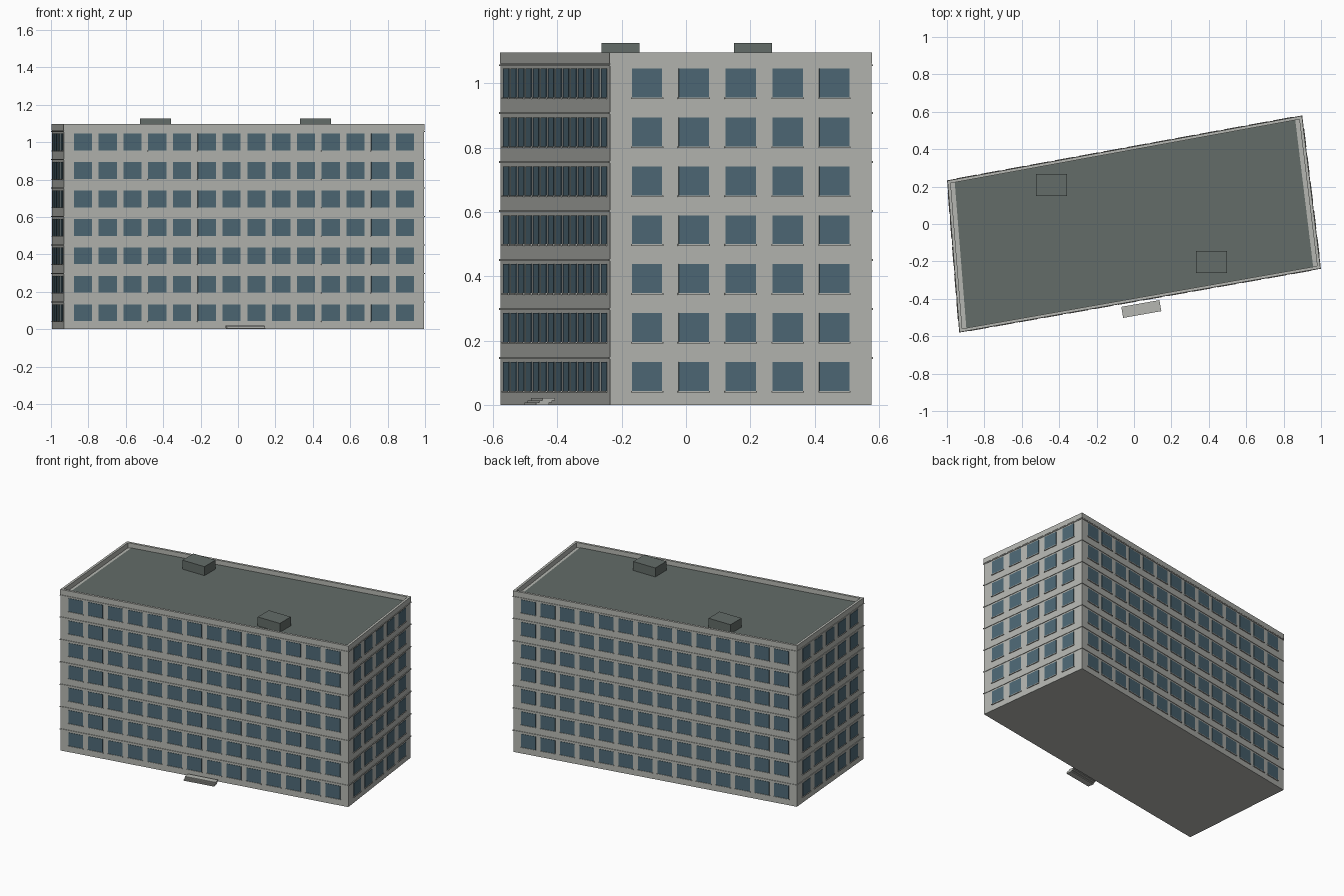
import bpy, bmesh
from math import atan2
from mathutils import Vector, Matrix

if "Cube" in bpy.data.objects:
    bpy.data.objects.remove(bpy.data.objects["Cube"], do_unlink=True)


def material(name, rgb):
    m = bpy.data.materials.new(name)
    m.use_nodes = True
    m.diffuse_color = (*rgb, 1)
    m.node_tree.nodes["Principled BSDF"].inputs["Base Color"].default_value = (*rgb, 1)
    return m


CONCRETE = material("pale_concrete", (0.46, 0.47, 0.44))
ROOFING = material("dark_roofing", (0.125, 0.15, 0.138))
GLASS = material("blue_glass", (0.075, 0.14, 0.18))

# Footprint, counter-clockwise: sides run front, right, back, left
CORNERS = [Vector(p) for p in ((-0.931, -0.576), (0.995, -0.236), (0.896, 0.576), (-0.995, 0.23))]
SIDES = ["front", "right", "back", "left"]
FLOORS = 7
FLOOR_H = 0.1522
ROOF_Z = 1.062


def side(i):
    a, b = CORNERS[i], CORNERS[(i + 1) % 4]
    u = (b - a).normalized()
    return a, u, Vector((u.y, -u.x)), (b - a).length


def outline(long_off, short_off=None):
    """Footprint with each side moved outward."""
    if short_off is None:
        short_off = long_off
    offs = [long_off, short_off] * 2
    pts = []
    for i, c in enumerate(CORNERS):
        n0, n1 = side(i - 1 if i else 3)[2], side(i)[2]
        d0, d1 = offs[i - 1], offs[i]
        det = n0.x * n1.y - n0.y * n1.x
        pts.append(c + Vector((d0 * n1.y - d1 * n0.y, n0.x * d1 - n1.x * d0)) / det)
    return pts


def finish(name, bm, mat):
    bmesh.ops.recalc_face_normals(bm, faces=bm.faces)
    me = bpy.data.meshes.new(name)
    bm.to_mesh(me)
    bm.free()
    me.materials.append(mat)
    ob = bpy.data.objects.new(name, me)
    bpy.context.collection.objects.link(ob)
    return ob


def add_prism(bm, pts, z0, z1):
    face = bm.faces.new([bm.verts.new((p.x, p.y, z0)) for p in pts])
    top = bmesh.ops.extrude_face_region(bm, geom=[face], use_keep_orig=True)
    verts = [g for g in top["geom"] if isinstance(g, bmesh.types.BMVert)]
    bmesh.ops.translate(bm, verts=verts, vec=(0, 0, z1 - z0))


def add_box(bm, centre, size, angle=0):
    m = Matrix.Translation(centre) @ Matrix.Rotation(angle, 4, "Z") @ Matrix.Diagonal((*size, 1))
    bmesh.ops.create_cube(bm, size=1, matrix=m)


# Main block
bm = bmesh.new()
add_prism(bm, outline(0), 0, ROOF_Z)
finish("building_block", bm, CONCRETE)

# Thin ledges between floors
bm = bmesh.new()
for f in range(1, FLOORS):
    z = f * FLOOR_H - 0.006
    add_prism(bm, outline(0.004), z - 0.003, z + 0.003)
add_prism(bm, outline(0.004), ROOF_Z - 0.008, ROOF_Z - 0.003)
finish("floor_ledges", bm, CONCRETE)

# Parapet ring
bm = bmesh.new()
loops = []
for off, z in ((0.002, ROOF_Z), (0.002, 1.096), (-0.014, 1.096), (-0.014, ROOF_Z)):
    loops.append([bm.verts.new((p.x, p.y, z)) for p in outline(off)])
for k in range(4):
    a, b = loops[k], loops[(k + 1) % 4]
    for i in range(4):
        j = (i + 1) % 4
        bm.faces.new((a[i], a[j], b[j], b[i]))
finish("parapet", bm, CONCRETE)

# Roof covering, stopping short of the end parapets
bm = bmesh.new()
add_prism(bm, outline(-0.014, -0.036), ROOF_Z, ROOF_Z + 0.003)
finish("roof_covering", bm, ROOFING)

# Roof housings
for label, x, y in (("left", 0.415, -0.203), ("right", -0.44, 0.209)):
    bm = bmesh.new()
    add_box(bm, (x, y, (ROOF_Z + 1.126) / 2), (0.166, 0.118, 1.126 - ROOF_Z))
    finish(label + "_roof_housing", bm, ROOFING)

# Windows and sills on every side
for i, label in enumerate(SIDES):
    start, u, n, length = side(i)
    angle = atan2(u.y, u.x)
    count, width, margin = (14, 0.0985, 0.054) if i % 2 == 0 else (5, 0.095, 0.068)
    pitch = (length - 2 * margin - width) / (count - 1)
    glass, sills = bmesh.new(), bmesh.new()
    for f in range(FLOORS):
        for c in range(count):
            p = start + u * (margin + width / 2 + c * pitch)
            z = f * FLOOR_H + 0.043
            add_box(glass, (p.x, p.y, z + 0.045), (width, 0.005, 0.09), angle)
            add_box(sills, (p.x, p.y, z - 0.0025), (width + 0.006, 0.012, 0.005), angle)
    finish(label + "_windows", glass, GLASS)
    finish(label + "_window_sills", sills, CONCRETE)

# Entrance steps, rising toward the front wall
start, u, n, length = side(0)
bm = bmesh.new()
for k in range(3):
    p = Vector((0.039, -0.4545)) + n * (0.01 - 0.01 * k)
    add_box(bm, (p.x, p.y, 0.0035 + 0.007 * k), (0.207, 0.04, 0.007), atan2(u.y, u.x))
finish("entrance_steps", bm, CONCRETE)
